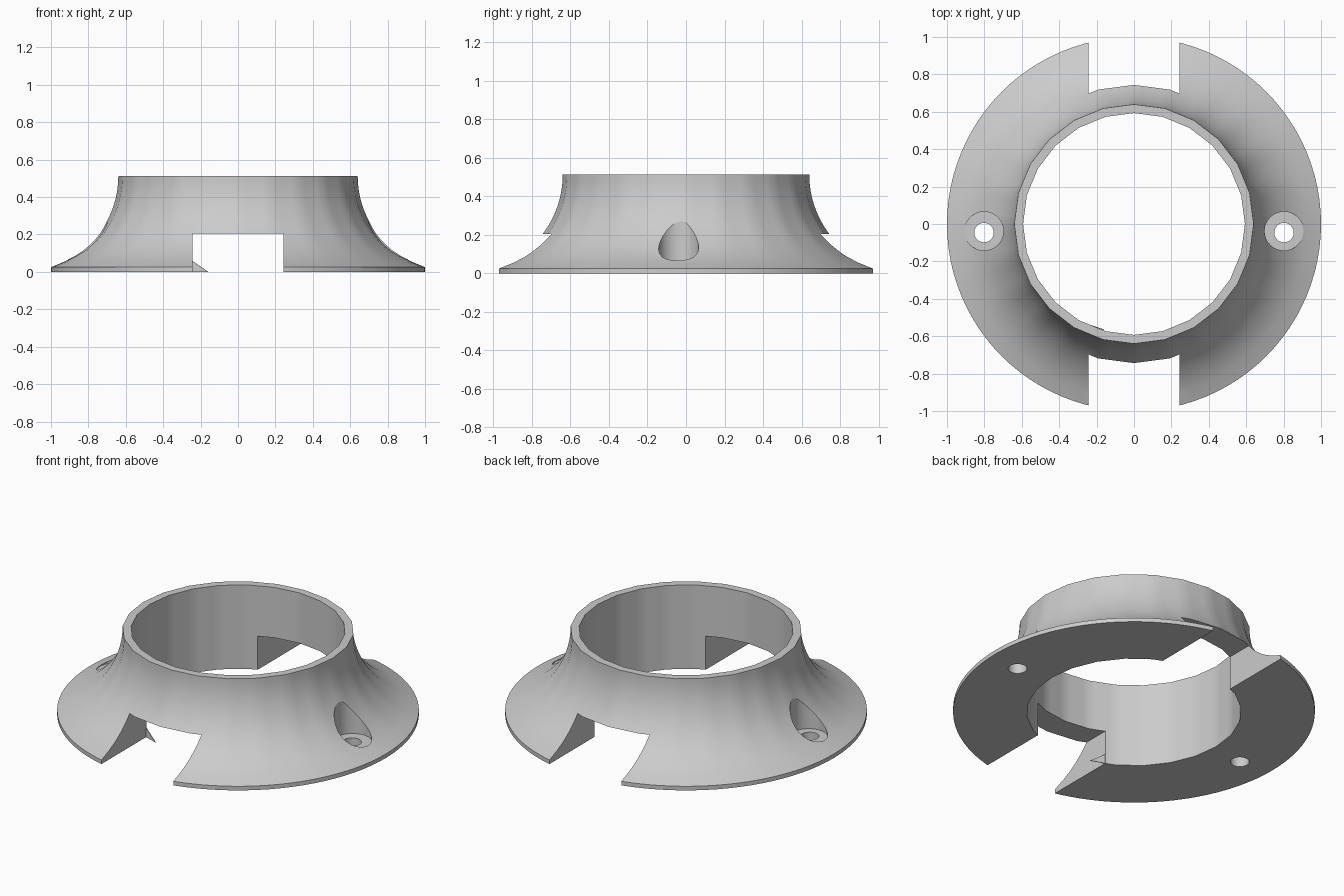
import bpy
import bmesh
from math import sin, cos, pi, sqrt

cube = bpy.data.objects.get("Cube")
if cube:
    bpy.data.objects.remove(cube, do_unlink=True)

STEPS = 96            # fine outer rim
SIDES = 24            # coarser collar
TOP, RIM = 0.512, 0.025

grey = bpy.data.materials.new("plain_grey")
grey.use_nodes = True
colour = (0.6, 0.6, 0.6, 1)
grey.diffuse_color = colour
grey.node_tree.nodes["Principled BSDF"].inputs["Base Color"].default_value = colour


def make_object(name, bm):
    bmesh.ops.recalc_face_normals(bm, faces=bm.faces)
    mesh = bpy.data.meshes.new(name)
    bm.to_mesh(mesh)
    bm.free()
    mesh.materials.append(grey)
    obj = bpy.data.objects.new(name, mesh)
    bpy.context.collection.objects.link(obj)
    return obj


def box(name, size, centre):
    bm = bmesh.new()
    bmesh.ops.create_cube(bm, size=1)
    for v in bm.verts:
        v.co = [c * s + o for c, s, o in zip(v.co, size, centre)]
    return make_object(name, bm)


def cylinder(name, radius, low, high, x, y):
    bm = bmesh.new()
    bmesh.ops.create_cone(bm, cap_ends=True, segments=32, radius1=radius,
                          radius2=radius, depth=high - low)
    bmesh.ops.translate(bm, verts=bm.verts, vec=(x, y, (low + high) / 2))
    return make_object(name, bm)


def ring_point(radius, z, step, facet):
    # facet 1 gives a flat-sided ring, facet 0 a round one
    angle = 2 * pi * step / STEPS
    side = 2 * pi / SIDES
    flat = cos(side / 2) / cos(angle % side - side / 2)
    r = radius * (1 + (flat - 1) * facet)
    return r * cos(angle), r * sin(angle), z


# Flared collar: concave arc outside, straight bore inside
arc = 0.507
profile = [(0.593, 0, 1), (1, 0, 0)]
for i in range(17):
    z = RIM + (TOP - RIM) * i / 16
    radius = 0.64 + arc - sqrt(arc ** 2 - (TOP - z) ** 2)
    profile.append((min(radius, 1), z, min(1, (z - RIM) / 0.18)))
profile.append((0.593, TOP, 1))

bm = bmesh.new()
rings = [[bm.verts.new(ring_point(r, z, s, f)) for s in range(STEPS)]
         for r, z, f in profile]
for a, b in zip(rings, rings[1:] + rings[:1]):
    for s in range(STEPS):
        t = (s + 1) % STEPS
        bm.faces.new((a[s], a[t], b[t], b[s]))
collar = make_object("flared_collar", bm)

# Cutters: front and back notches, screw holes with counterbores
cutters = [box("notch_cutter", (0.485, 3, 0.41), (0, 0, 0))]
for side in (-1, 1):
    cutters.append(cylinder("counterbore_cutter", 0.104, 0.062, 0.8, side * 0.802, -0.038))
    cutters.append(cylinder("screw_hole_cutter", 0.052, -0.1, 0.3, side * 0.802, -0.046))

bpy.context.view_layer.objects.active = collar
for cutter in cutters:
    cutter.hide_render = True
    mod = collar.modifiers.new("cut", 'BOOLEAN')
    mod.operation = 'DIFFERENCE'
    mod.solver = 'EXACT'
    mod.object = cutter
    bpy.ops.object.modifier_apply(modifier=mod.name)
for cutter in cutters:
    bpy.data.objects.remove(cutter, do_unlink=True)

# Small web at the foot of the front notch
bm = bmesh.new()
corners = [(-0.243, -0.54, 0), (-0.16, -0.568, 0), (-0.243, -0.54, 0.057)]
bm.faces.new([bm.verts.new(c) for c in corners])
web = make_object("notch_web", bm)
solid = web.modifiers.new("thickness", 'SOLIDIFY')
solid.thickness = 0.004

# Smooth flare with crisp edges
bpy.ops.object.select_all(action='DESELECT')
collar.select_set(True)
bpy.context.view_layer.objects.active = collar
bpy.ops.object.shade_smooth_by_angle(angle=pi / 6)
